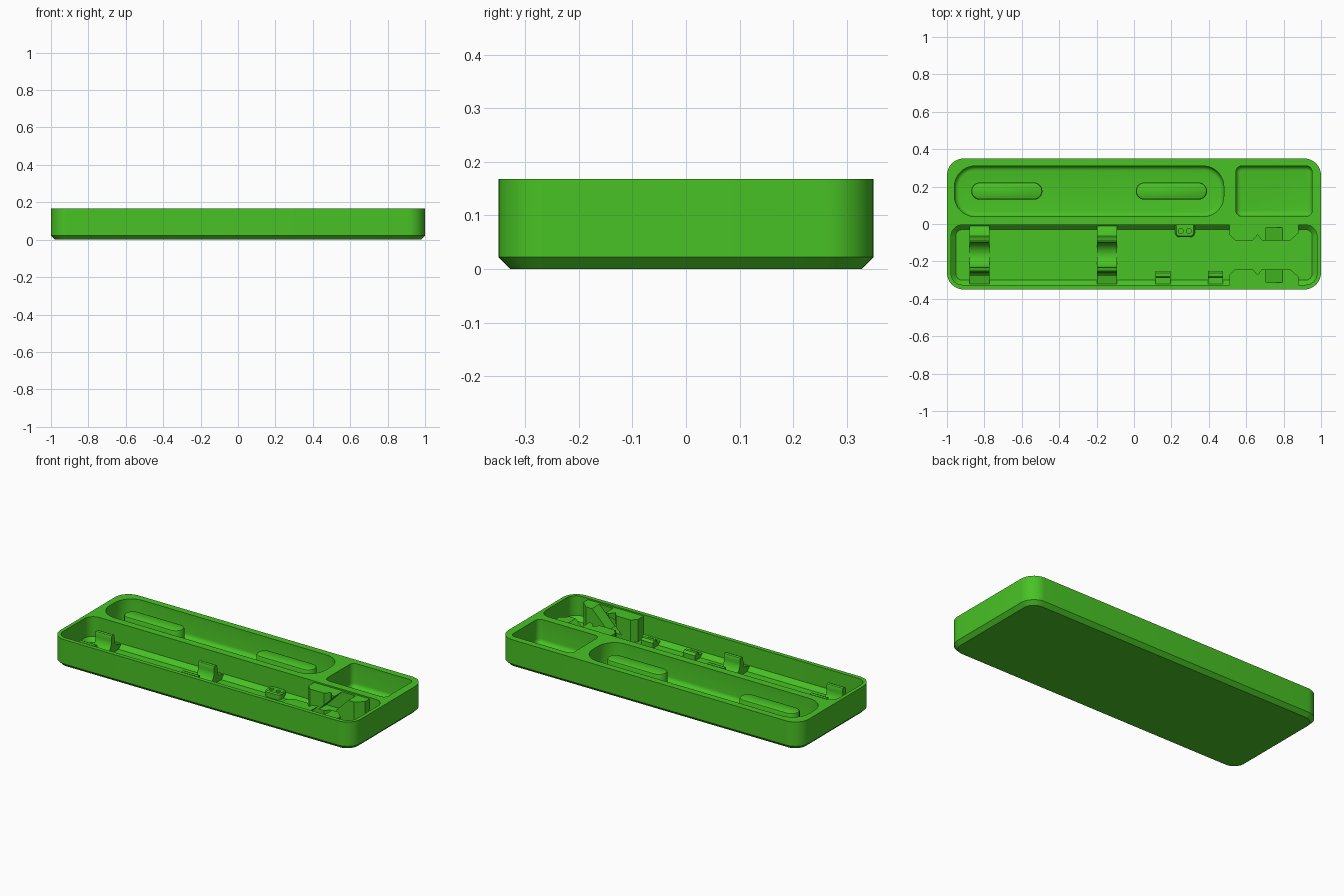
import bpy, bmesh, math

if "Cube" in bpy.data.objects:
    bpy.data.objects.remove(bpy.data.objects["Cube"])

green = bpy.data.materials.new("bright_green")
green.diffuse_color = (0.065, 0.54, 0.018, 1)
green.use_nodes = True
green.node_tree.nodes["Principled BSDF"].inputs["Base Color"].default_value = green.diffuse_color


def finish(name, bm):
    bmesh.ops.recalc_face_normals(bm, faces=bm.faces)
    me = bpy.data.meshes.new(name)
    bm.to_mesh(me)
    bm.free()
    me.materials.append(green)
    ob = bpy.data.objects.new(name, me)
    bpy.context.collection.objects.link(ob)
    return ob


def rounded(name, x0, x1, y0, y1, r, levels, n=10):
    """Stack of rounded rectangles; levels are (inset, z)."""
    bm = bmesh.new()
    rings = []
    for inset, z in levels:
        rr = max(r - inset, 0.004)
        d = inset + rr
        ring = []
        for k, (cx, cy) in enumerate([(x1 - d, y1 - d), (x0 + d, y1 - d),
                                      (x0 + d, y0 + d), (x1 - d, y0 + d)]):
            for i in range(n + 1):
                a = math.pi / 2 * (k + i / n)
                ring.append(bm.verts.new((cx + rr * math.cos(a), cy + rr * math.sin(a), z)))
        rings.append(ring)
    m = len(rings[0])
    for a, b in zip(rings, rings[1:]):
        for i in range(m):
            bm.faces.new((a[i], a[(i + 1) % m], b[(i + 1) % m], b[i]))
    bm.faces.new(rings[0])
    bm.faces.new(rings[-1])
    return finish(name, bm)


def prism(name, pts, axis, lo, hi):
    """Extrude a profile along x (yz points), y (xz points) or z (xy points)."""
    put = {"x": lambda p, t: (t, p[0], p[1]), "y": lambda p, t: (p[0], t, p[1]),
           "z": lambda p, t: (p[0], p[1], t)}[axis]
    bm = bmesh.new()
    a = [bm.verts.new(put(p, lo)) for p in pts]
    b = [bm.verts.new(put(p, hi)) for p in pts]
    for i in range(len(pts)):
        j = (i + 1) % len(pts)
        bm.faces.new((a[i], a[j], b[j], b[i]))
    bm.faces.new(a)
    bm.faces.new(b)
    return finish(name, bm)


def cut(ob, cutter):
    mod = ob.modifiers.new("cut", "BOOLEAN")
    mod.operation = "DIFFERENCE"
    mod.solver = "EXACT"
    mod.object = cutter
    bpy.context.view_layer.objects.active = ob
    bpy.ops.object.modifier_apply(modifier=mod.name)
    bpy.data.objects.remove(cutter, do_unlink=True)


TOP, FLOOR = 0.168, 0.025

# Tray body with chamfered base
body = rounded("tray_body", -1, 1, -0.35, 0.35, 0.09, [(0.022, 0), (0, 0.022), (0, TOP)])

# Front compartment, chamfered at the floor
cut(body, rounded("front_cutter", -0.978, 0.978, -0.325, -0.005, 0.06,
                  [(0.025, FLOOR), (0, FLOOR + 0.025), (0, 0.25)]))
# Rear compartments, filleted at the floor
fillet = [(0.025 * (1 - math.sin(a)), FLOOR + 0.025 * (1 - math.cos(a)))
          for a in (i * math.pi / 8 for i in range(5))] + [(0, 0.25)]
cut(body, rounded("long_cutter", -0.96, 0.48, 0.04, 0.31, 0.11, fillet))
cut(body, rounded("square_cutter", 0.545, 0.952, 0.042, 0.31, 0.03, fillet))

# Long rounded bars in the rear compartment
for i, x in enumerate((-0.87, 0.01)):
    rounded(f"rear_bar_{i + 1}", x, x + 0.38, 0.13, 0.222, 0.046,
            [(0, 0.02), (0, 0.135), (0.003, 0.141), (0.01, 0.145)])

# Snap cradles: mirrored prongs around a round seat
C = -0.165
right = [(0.155, 0.02), (0.155, 0.05), (0.135, 0.055), (0.112, 0.062), (0.1, 0.075),
         (0.096, 0.12), (0.09, 0.13), (0.08, 0.134), (0.07, 0.13), (0.066, 0.12)]
seat = [(0.068 * math.cos(t), 0.1 - 0.068 * math.sin(t))
        for t in (math.pi * i / 16 for i in range(17))]
profile = right + seat + [(-y, z) for y, z in reversed(right)]
for i, x in enumerate((-0.88, -0.197)):
    prism(f"cradle_{i + 1}", [(C + y, z) for y, z in profile], "x", x, x + 0.107)

# Small connector block with two holes
block = rounded("connector_block", 0.22, 0.325, -0.07, 0.01, 0.025,
                [(0, 0.02), (0, 0.055), (0.006, 0.062)])
for x in (0.25, 0.293):
    cut(block, rounded("hole_cutter", x - 0.013, x + 0.013, -0.05, -0.024, 0.013,
                       [(0, 0.04), (0, 0.1)], 5))

# Low stepped clips along the front wall
for i, x in enumerate((0.115, 0.395)):
    prism(f"low_clip_{i + 1}", [(-0.32, 0.02), (-0.32, 0.045), (-0.287, 0.045), (-0.287, 0.06),
                                (-0.28, 0.066), (-0.262, 0.066), (-0.25, 0.055), (-0.25, 0.02)],
          "x", x, x + 0.08)

# Tall holder blocks on both walls, crossed by a slanted slot
outline = [(0.51, 0), (0.51, 0.055), (0.54, 0.085), (0.635, 0.085), (0.66, 0.055),
           (0.685, 0.085), (0.835, 0.085), (0.88, 0.045), (0.88, 0)]
slot = [(0.6, 0.055), (0.69, 0.055), (0.83, 0.195), (0.74, 0.195)]
for name, wall, s in (("rear_holder", -0.003, -1), ("front_holder", -0.327, 1)):
    ob = prism(name, [(x, wall + s * d) for x, d in outline], "z", 0.02, 0.16)
    lo, hi = sorted((wall + s * 0.015, wall + s * 0.15))
    cut(ob, prism("slot_cutter", slot, "y", lo, hi))

# Smooth curved walls, keep hard edges
for ob in bpy.context.scene.objects:
    bpy.ops.object.select_all(action="DESELECT")
    ob.select_set(True)
    bpy.context.view_layer.objects.active = ob
    bpy.ops.object.shade_smooth_by_angle(angle=math.radians(30))
